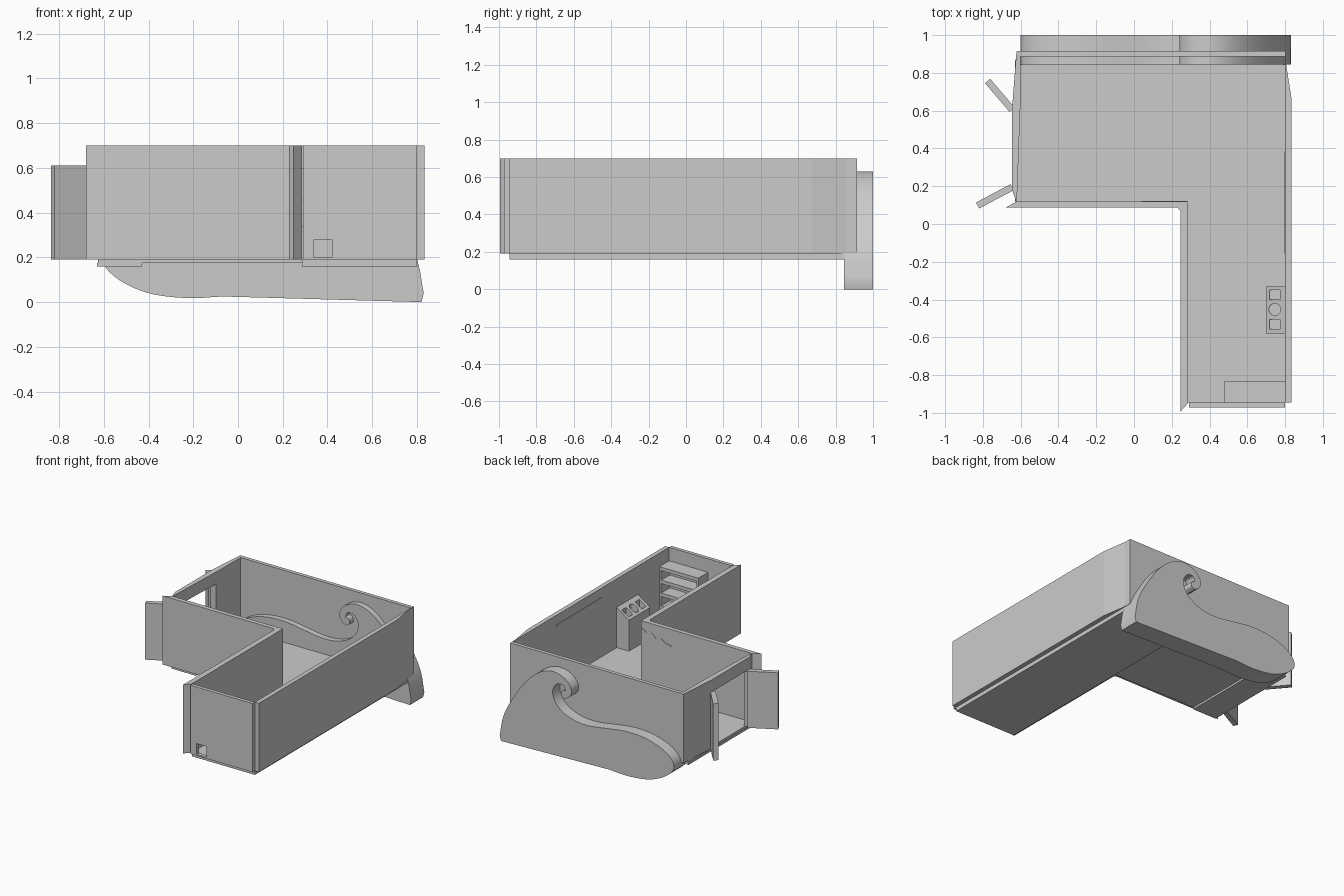
import bpy, bmesh, math
from mathutils import Vector

if "Cube" in bpy.data.objects:
    bpy.data.objects.remove(bpy.data.objects["Cube"])


def prism(name, pts, a, b, axis='z'):
    """Extrude a 2D outline along an axis: z uses (x,y), y uses (x,z)."""
    place = {'z': lambda p, h: (p[0], p[1], h), 'y': lambda p, h: (p[0], h, p[1])}[axis]
    bm = bmesh.new()
    lo = [bm.verts.new(place(p, a)) for p in pts]
    hi = [bm.verts.new(place(p, b)) for p in pts]
    bm.faces.new(lo)
    bm.faces.new(hi)
    n = len(pts)
    for i in range(n):
        j = (i + 1) % n
        bm.faces.new((lo[i], lo[j], hi[j], hi[i]))
    bmesh.ops.recalc_face_normals(bm, faces=bm.faces)
    me = bpy.data.meshes.new(name)
    bm.to_mesh(me)
    bm.free()
    ob = bpy.data.objects.new(name, me)
    bpy.context.collection.objects.link(ob)
    return ob


def box(name, x0, x1, y0, y1, z0, z1):
    return prism(name, [(x0, y0), (x1, y0), (x1, y1), (x0, y1)], z0, z1)


def cut(ob, cutter):
    m = ob.modifiers.new("cut", 'BOOLEAN')
    m.operation, m.solver, m.object = 'DIFFERENCE', 'EXACT', cutter
    bpy.context.view_layer.objects.active = ob
    bpy.ops.object.modifier_apply(modifier=m.name)
    bpy.data.objects.remove(cutter)


def spline(pts, steps=5):
    """Smooth open path through the points."""
    v = [Vector(p) for p in pts]
    v = [2 * v[0] - v[1]] + v + [2 * v[-1] - v[-2]]
    out = []
    for i in range(1, len(v) - 2):
        p0, p1, p2, p3 = v[i - 1:i + 3]
        for s in range(steps):
            t = s / steps
            out.append(0.5 * (2 * p1 + (p2 - p0) * t + (2 * p0 - 5 * p1 + 4 * p2 - p3) * t * t
                              + (3 * p1 - p0 - 3 * p2 + p3) * t ** 3))
    return out + [v[-2]]


B, T = 0.19, 0.70   # wall bottom and top

# Floor plates
box("floor_wing", 0.285, 0.80, -0.945, 0.87, 0.16, B)
box("floor_main", -0.625, 0.285, 0.12, 0.87, 0.175, B)
box("floor_step", -0.63, -0.43, 0.12, 0.87, 0.16, 0.175)

# Walls
prism("right_wall", [(0.80, -0.945), (0.833, -0.945), (0.833, 0.67), (0.803, 0.86),
                     (0.803, 0.915), (0.80, 0.915)], B, T)
box("back_wall", -0.62, 0.80, 0.887, 0.915, B, T)
prism("inner_front_wall", [(-0.68, 0.087), (0.23, 0.087), (0.245, 0.07), (0.285, 0.07),
                           (0.285, 0.12), (-0.62, 0.12)], B, T)
prism("wing_left_wall", [(0.245, -0.995), (0.285, -0.95), (0.285, 0.08), (0.245, 0.08)], B, T)
front = box("wing_front_wall", 0.29, 0.80, -0.972, -0.945, B, T)
cut(front, box("hatch_cutter", 0.34, 0.42, -1.1, -0.9, 0.20, 0.28))

# Left wall with the doorway
left = prism("left_wall", [(-0.625, 0.12), (-0.645, 0.18), (-0.645, 0.62), (-0.622, 0.915),
                           (-0.60, 0.89), (-0.60, 0.67), (-0.62, 0.12)], B, T)
cut(left, box("doorway_cutter", -0.8, -0.5, 0.2, 0.6, 0.1, 0.61))

# Two open door leaves
for name, a, b in (("door_back", (-0.645, 0.605), (-0.775, 0.757)),
                   ("door_front", (-0.645, 0.195), (-0.828, 0.098))):
    a, b = Vector(a), Vector(b)
    d = (b - a).normalized()
    n = Vector((-d.y, d.x)) * 0.018
    prism(name, [a - n, b - n, b + n, a + n], B, 0.61)

# Breaking wave slab running through the back wall
face = [(0.83, 0.04), (0.80, 0.19), (0.73, 0.33), (0.62, 0.49), (0.51, 0.59), (0.40, 0.63),
        (0.30, 0.605), (0.245, 0.545), (0.25, 0.485), (0.295, 0.45)]
hook = [(0.295, 0.45), (0.325, 0.47), (0.318, 0.505), (0.29, 0.515)]
hollow = [(0.29, 0.515), (0.31, 0.55), (0.36, 0.545), (0.395, 0.49), (0.38, 0.42),
          (0.32, 0.355), (0.22, 0.315), (0.10, 0.305), (-0.05, 0.325), (-0.20, 0.345), (-0.35, 0.34),
          (-0.48, 0.305), (-0.57, 0.25), (-0.60, 0.19), (-0.58, 0.14), (-0.50, 0.08),
          (-0.38, 0.035), (-0.22, 0.018), (-0.07, 0.025)]
outline = spline(face)[:-1] + spline(hook)[:-1] + spline(hollow) + [Vector((0.82, 0.0))]
wave = prism("wave_slab", outline, 0.845, 1.0, 'y')
bpy.context.view_layer.objects.active = wave
wave.select_set(True)
bpy.ops.object.shade_smooth_by_angle(angle=math.radians(30))

# Console with a sloping top and recessed controls
desk = prism("console", [(0.70, B), (0.80, B), (0.80, 0.49), (0.70, 0.42)], -0.58, -0.33, 'y')
for y in (-0.375, -0.53):
    cut(desk, box("square_cutter", 0.717, 0.772, y - 0.025, y + 0.025, 0.41, 0.6))
ring = [(0.745 + 0.031 * math.cos(k * math.tau / 24), -0.452 + 0.031 * math.sin(k * math.tau / 24))
        for k in range(24)]
cut(desk, prism("round_cutter", ring, 0.41, 0.6))

# Bookcase at the end of the wing
box("bookcase_back", 0.48, 0.80, -0.945, -0.93, B, 0.60)
for x in (0.48, 0.785):
    box("bookcase_side", x, x + 0.015, -0.93, -0.83, B, 0.60)
for i in range(5):
    z = B + i * 0.096
    box("bookcase_shelf", 0.495, 0.785, -0.93, -0.83, z, z + 0.026)

# Thin wall strip and a jagged crack on the inner wall
box("wall_strip", 0.796, 0.80, -0.16, 0.385, 0.622, 0.63)
crack = [(0.28, 0.65), (0.24, 0.625), (0.20, 0.635), (0.16, 0.60), (0.12, 0.612), (0.08, 0.585), (0.04, 0.58)]
prism("wall_crack", crack + [(x, z - 0.008) for x, z in crack[::-1]], 0.119, 0.123, 'y')
